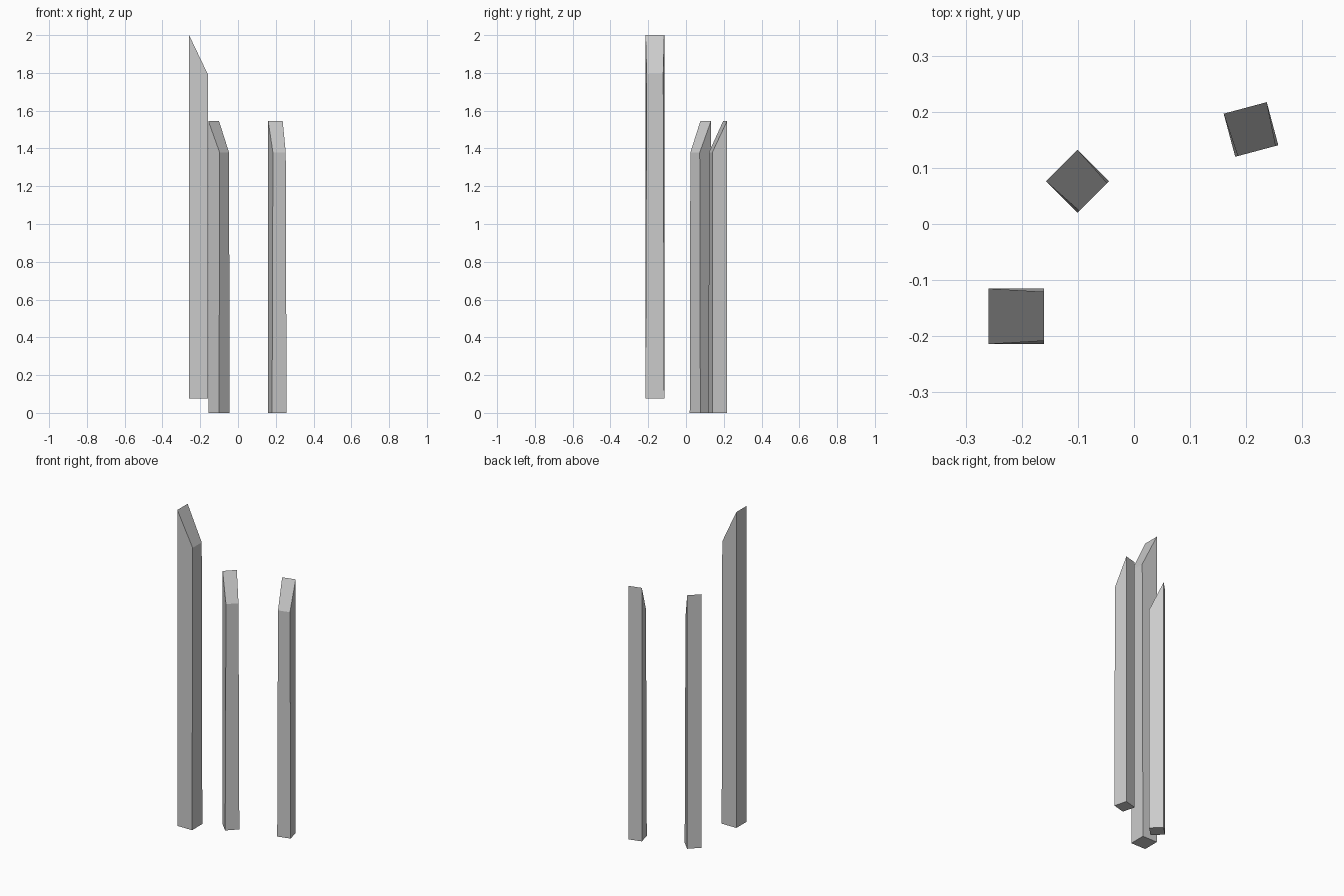
import bpy, bmesh, math

if "Cube" in bpy.data.objects:
    bpy.data.objects.remove(bpy.data.objects["Cube"])

def post(name, loc, angle, scale):
    """Square post with a slanted top; the low edge of the slant is slightly pinched."""
    bm = bmesh.new()
    bmesh.ops.create_cube(bm, size=1)
    half = 0.0495
    for v in bm.verts:
        top, low = v.co.z > 0, v.co.x > 0
        x = half if low else -half
        y = math.copysign(0.0437 if top and low else half, v.co.y)
        z = (1.718 if low else 1.925) if top else 0
        v.co = (x, y, z)
    bmesh.ops.recalc_face_normals(bm, faces=bm.faces)
    mesh = bpy.data.meshes.new(name)
    bm.to_mesh(mesh)
    bm.free()
    ob = bpy.data.objects.new(name, mesh)
    ob.location = loc
    ob.rotation_euler.z = math.radians(angle)
    ob.scale = (scale,) * 3
    bpy.context.collection.objects.link(ob)

# Tall raised post and two smaller turned posts
post("tall_post", (-0.2095, -0.1645, 0.075), 0, 1)
post("middle_short_post", (-0.1005, 0.076, 0), -45, 0.8025)
post("right_short_post", (0.2085, 0.1685, 0), -75, 0.8025)
